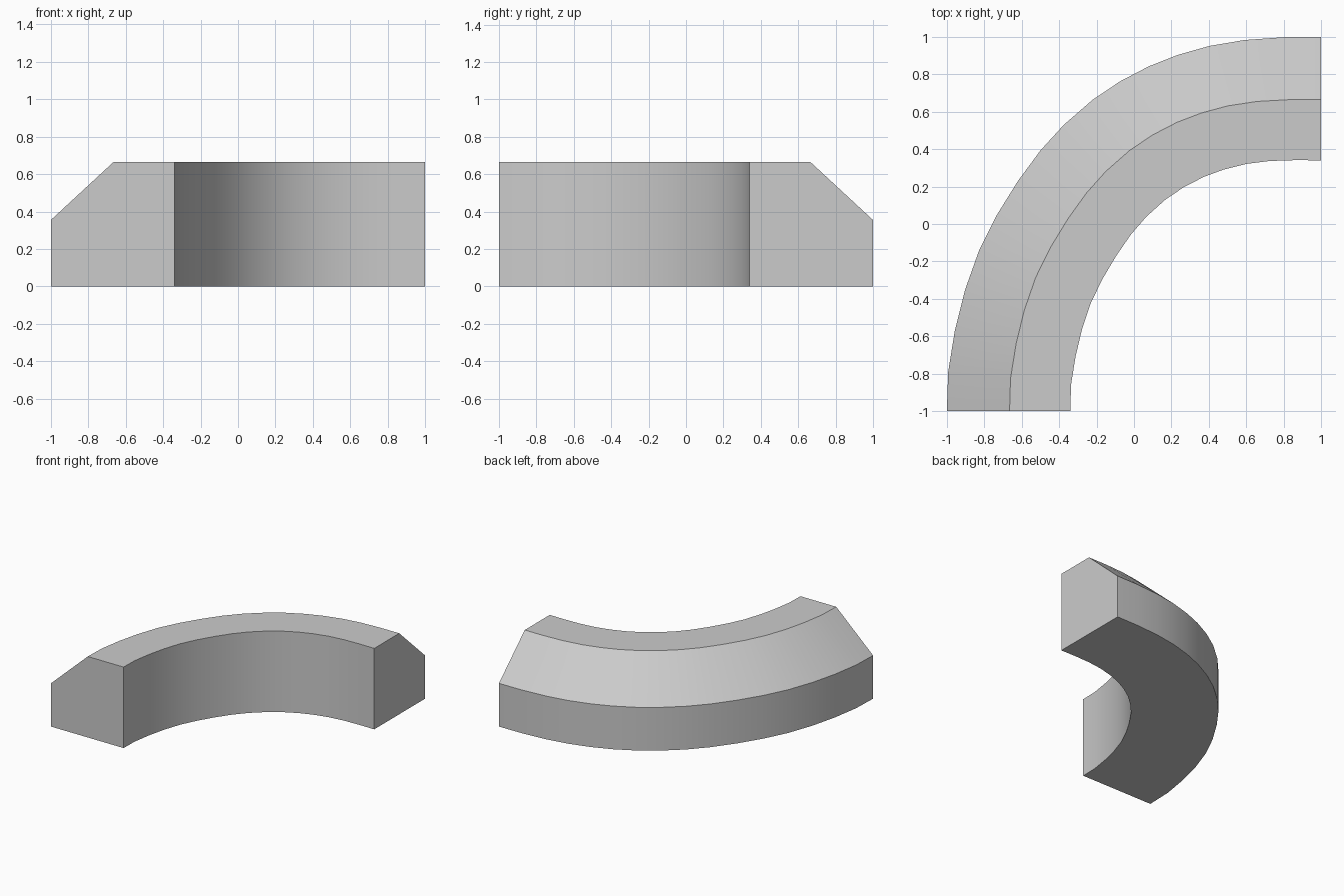
import bpy, bmesh
from math import radians
from mathutils import Vector

if "Cube" in bpy.data.objects:
    bpy.data.objects.remove(bpy.data.objects["Cube"])

# Outer edge of the bend, seen from above
path = [(-1, -1), (-.993, -.79), (-.957, -.567), (-.904, -.355), (-.829, -.144),
        (-.735, .045), (-.62, .23), (-.50, .393), (-.375, .53), (-.222, .663),
        (-.075, .762), (.08, .843), (.235, .904), (.405, .952), (.59, .983),
        (.80, .998), (1, 1)]
# Cross-section: distance inward from the outer edge, height
profile = [(0, 0), (0, .355), (.335, .665), (.66, .665), (.66, 0)]
centre = Vector((1, -1))

# Sweep the chamfered section along the bend
bm = bmesh.new()
rings = []
for p in path:
    inward = (centre - Vector(p)).normalized()
    rings.append([bm.verts.new((*(Vector(p) + inward * d), z)) for d, z in profile])
n = len(profile)
for a, b in zip(rings, rings[1:]):
    for i in range(n):
        j = (i + 1) % n
        bm.faces.new((a[i], a[j], b[j], b[i]))
# End caps
bm.faces.new(rings[0])
bm.faces.new(rings[-1])
bmesh.ops.recalc_face_normals(bm, faces=bm.faces)

mesh = bpy.data.meshes.new("curved_kerb")
bm.to_mesh(mesh)
bm.free()
kerb = bpy.data.objects.new("curved_kerb", mesh)
bpy.context.collection.objects.link(kerb)
bpy.context.view_layer.objects.active = kerb
kerb.select_set(True)
bpy.ops.object.shade_smooth_by_angle(angle=radians(30))
